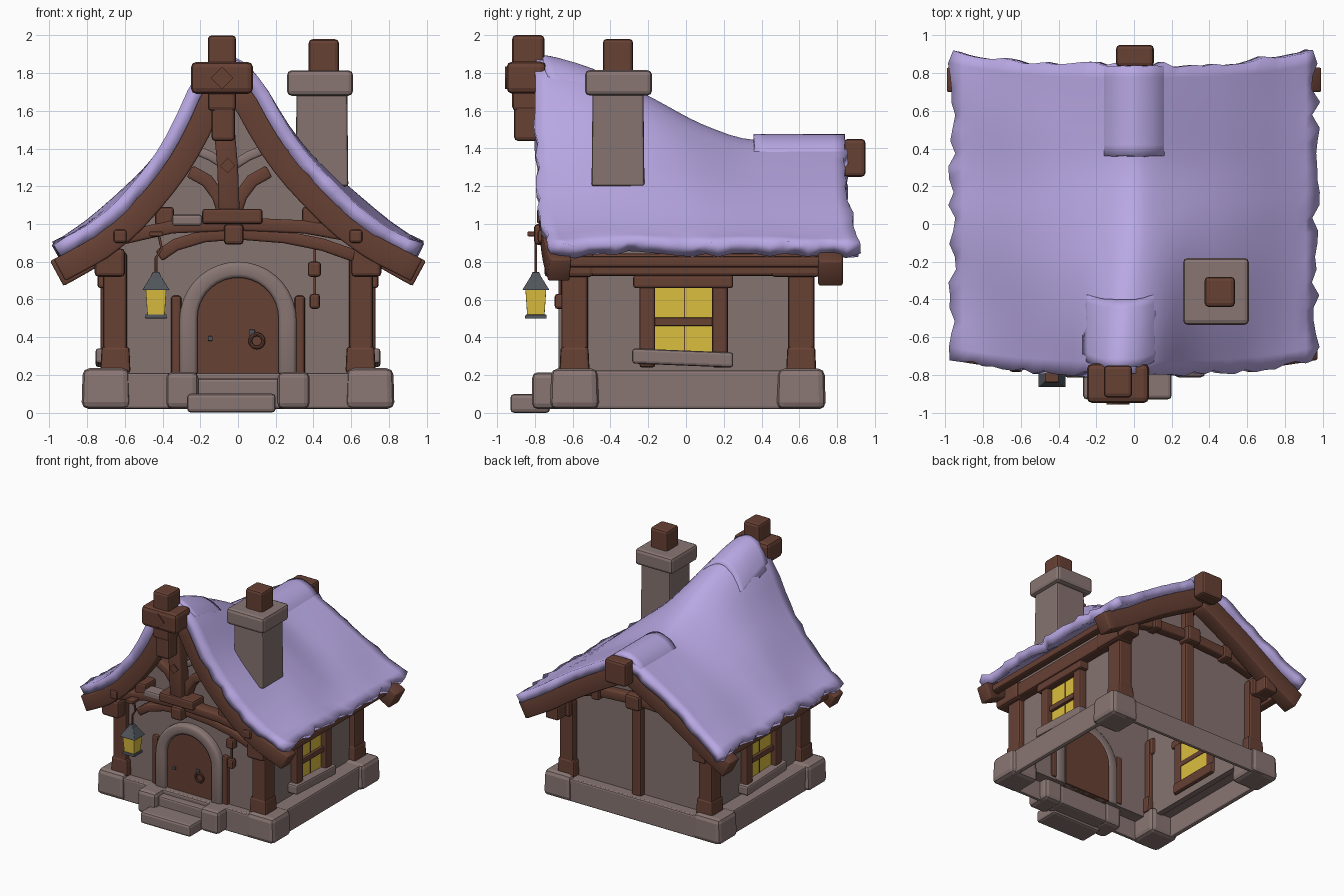
import bpy, bmesh, math, random
from mathutils import Vector

random.seed(4)
if "Cube" in bpy.data.objects:
    bpy.data.objects.remove(bpy.data.objects["Cube"])


def material(name, rgb):
    m = bpy.data.materials.new(name)
    m.use_nodes = True
    m.diffuse_color = (*rgb, 1)
    m.node_tree.nodes["Principled BSDF"].inputs["Base Color"].default_value = (*rgb, 1)
    return m


THATCH = material("lavender thatch", (0.48, 0.39, 0.77))
WOOD = material("brown wood", (0.135, 0.052, 0.034))
STONE = material("warm stone", (0.25, 0.182, 0.172))
PLASTER = material("grey plaster", (0.235, 0.172, 0.162))
GLASS = material("yellow glass", (0.72, 0.52, 0.05))
METAL = material("dark metal", (0.08, 0.09, 0.105))


def finish(name, bm, mat, bevel=0.0, smooth=False):
    bmesh.ops.recalc_face_normals(bm, faces=bm.faces)
    if bevel:
        sharp = [e for e in bm.edges if e.is_manifold and e.calc_face_angle() > 0.7]
        bmesh.ops.bevel(bm, geom=sharp, offset=bevel, segments=2, profile=0.5, affect='EDGES')
    mesh = bpy.data.meshes.new(name)
    bm.to_mesh(mesh)
    bm.free()
    mesh.materials.append(mat)
    if smooth:
        mesh.shade_smooth()
        mesh.set_sharp_from_angle(angle=0.8)
    ob = bpy.data.objects.new(name, mesh)
    bpy.context.collection.objects.link(ob)
    return ob


def box(name, x, y, z, mat, bevel=0.015, taper=1.0):
    """Block spanning three ranges, its top scaled by taper."""
    bm = bmesh.new()
    bmesh.ops.create_cube(bm, size=1)
    for v in bm.verts:
        k = taper if v.co.z > 0 else 1
        v.co = [(r[0] + r[1]) / 2 + c * s * (r[1] - r[0])
                for r, c, s in zip((x, y, z), v.co, (k, k, 1))]
    return finish(name, bm, mat, bevel)


def strip(name, a, b, y0, y1, mat, bevel=0.012):
    """Plate between two polylines in the xz plane, thick along y."""
    bm = bmesh.new()
    rings = [[bm.verts.new((p[0], y, p[1])) for p, y in ((s, y0), (t, y0), (t, y1), (s, y1))]
             for s, t in zip(a, b)]
    for r, q in zip(rings, rings[1:]):
        for k in range(4):
            bm.faces.new((r[k], r[k - 1], q[k - 1], q[k]))
    bm.faces.new(rings[0])
    bm.faces.new(rings[-1])
    return finish(name, bm, mat, bevel, True)


def offset(path, d):
    out = []
    for i, p in enumerate(path):
        t = Vector(path[min(i + 1, len(path) - 1)]) - Vector(path[max(i - 1, 0)])
        n = Vector((t.y, -t.x)).normalized()
        out.append(Vector(p) + n * d)
    return out


def beam(name, path, width, y0, y1, mat=WOOD):
    return strip(name, offset(path, -width / 2), offset(path, width / 2), y0, y1, mat)


def lerp(table, x):
    x = min(max(x, table[0][0]), table[-1][0])
    for (a, p), (b, q) in zip(table, table[1:]):
        if x <= b:
            return p + (q - p) * (x - a) / (b - a)


# Roof height: a sagging ridge and a slope that straightens toward the back
RIDGE = [(-.8, 1.9), (-.6, 1.86), (-.4, 1.78), (-.15, 1.67), (0, 1.57), (.3, 1.45), (.85, 1.45)]
STEEP = [(0, 1), (.1, .97), (.2, .86), (.3, .65), (.4, .49), (.5, .37), (.65, .21), (.8, .1), (1, 0), (1.2, -.11)]
GENTLE = [(0, 1), (.1, .94), (.3, .75), (.5, .55), (.65, .38), (.8, .2), (1, 0), (1.2, -.18)]


def ridge_x(y):
    return lerp([(-.8, -.08), (0, 0)], y)


def roof_z(x, y):
    t = min(max((y + .75) / .8, 0), 1)
    x -= ridge_x(y) * max(1 - abs(x), 0) ** 1.5
    ridge = sum(lerp(RIDGE, y + d) for d in (-.08, 0, .08)) / 3
    s = sum((1 - t) * lerp(STEEP, abs(x + d)) + t * lerp(GENTLE, abs(x + d))
            for d in (-.03, 0, .03)) / 3
    return .88 + (ridge - .88) * s


def roof_sheet(name, centre, half, y0, y1, lift, thick, ragged, flare, nx=36, ny=24):
    bm = bmesh.new()
    grid = []
    for i in range(nx + 1):
        u = 2 * i / nx - 1
        row = []
        for j in range(ny + 1):
            x = centre + u * half
            y = y0 + j / ny * (y1 - y0) + flare * abs(u) ** 3
            # Caps sink into the main sheet along their sides
            z = roof_z(x, y) + lift * (1 - 1.6 * u ** 4)
            z += ragged * .3 * math.sin(9 * y + 5 * x) * abs(u)
            if i in (0, nx):
                x += random.uniform(-1, 1) * ragged
                z += random.uniform(-.8, .5) * ragged
            if j in (0, ny):
                y += random.uniform(-.6, .6) * ragged
            row.append(bm.verts.new((x, y, z)))
        grid.append(row)
    for r, q in zip(grid, grid[1:]):
        for j in range(ny):
            bm.faces.new((r[j], q[j], q[j + 1], r[j + 1]))
    ob = finish(name, bm, THATCH, 0, True)
    if ob.data.polygons[0].normal.z < 0:
        ob.data.flip_normals()
    sol = ob.modifiers.new("thickness", 'SOLIDIFY')
    sol.thickness, sol.offset = thick, -1
    return ob


roof_sheet("thatch_roof", 0, .965, -.795, .845, 0, .075, .024, .075)
roof_sheet("front_ridge_cap", -.07, .2, -.76, -.4, .012, .03, .004, .04, 16, 8)
roof_sheet("back_ridge_cap", 0, .18, .36, .84, .032, .05, .004, 0, 16, 8)

# Walls
steps = [i / 20 * .66 for i in range(-20, 21)]
for name, y0, y1 in (("front_gable_wall", -.62, -.57), ("back_gable_wall", .57, .62)):
    strip(name, [(x, roof_z(x, (y0 + y1) / 2) - .05) for x in steps],
          [(x, .18) for x in steps], y0, y1, PLASTER, 0)


def span(s, a, b):
    return sorted((s * a, s * b))


# Parts on both sides
for s, side in ((1, "left"), (-1, "right")):
    box(side + "_wall", span(s, .62, .67), (-.6, .6), (.18, .98), PLASTER, 0)
    box(side + "_foundation", span(s, .755, .795), (-.66, .7), (.02, .225), STONE)
    box(side + "_foundation_ledge", span(s, .64, .78), (-.66, .7), (.19, .225), STONE, .01)
    box(side + "_wall_plate", span(s, .63, .75), (-.74, .82), (.725, .845), WOOD)
    box(side + "_eave_board", span(s, .83, .9), (-.66, .82), (.77, .83), WOOD)
    for end, y in (("front", -.59), ("back", .61)):
        box(f"{side}_{end}_corner_stone", span(s, .57, .83), (y - .13, y + .13), (.02, .235), STONE, .035, .95)
        box(f"{side}_{end}_post", span(s, .59, .715), (y - .07, y + .07), (.2, .85), WOOD)
        box(f"{side}_{end}_post_foot", span(s, .57, .73), (y - .08, y + .08), (.21, .35), WOOD, .015, .92)
        box(f"{side}_{end}_post_head", span(s, .6, .76), (y - .16, y + .1), (.72, .87), WOOD, .02)
    # Curved gable boards under the thatch edge
    for end, y0, y1, start, reach, deep, sweep in (("front", -.785, -.67, .13, 1.01, .2, .07),
                                                   ("back", .7, .83, .03, 1.03, .22, 0)):
        mid = (y0 + y1) / 2
        c = ridge_x(mid)
        xs = [c + i / 18 * (s * reach - c) for i in range(19) if i / 18 * (reach - s * c) >= start]
        curve = [(x, roof_z(x, mid)) for x in xs]
        a, b = offset(curve, s * .07), offset(curve, s * deep)
        board = strip(f"{side}_{end}_gable_board", a,
                      [(s * max(s * p[0], s * c), p[1]) for p in b], y0, y1, WOOD, .01)
        for v in board.data.vertices:
            v.co.y += sweep * abs(v.co.x) ** 3
    box(side + "_purlin_end", span(s, .34, .44), (-.755, -.56), (.99, 1.09), WOOD)
    box(side + "_front_peg", span(s, .59, .66), (-.785, -.66), (.9, .97), WOOD)
    box(side + "_back_peg", span(s, .32, .39), (.6, .72), (.94, 1.06), WOOD)
    # Window, showing on both faces of the wall
    box(side + "_window_glass", span(s, .61, .685), (-.17, .15), (.32, .66), GLASS, 0)
    box(side + "_window_lintel", span(s, .605, .745), (-.28, .25), (.66, .73), WOOD)
    box(side + "_window_bar", span(s, .605, .71), (-.17, .15), (.46, .505), WOOD, .006)
    box(side + "_window_mullion", span(s, .66, .688), (-.01, -.004), (.32, .66), WOOD, 0)
    box(side + "_window_inner_sill", span(s, .59, .64), (-.24, .22), (.24, .33), WOOD)
    for y in (-.205, .18):
        box(side + "_window_jamb", span(s, .605, .73), (y - .042, y + .042), (.24, .68), WOOD)
    sill = box(side + "_window_sill", span(s, .65, .755), (-.285, .25), (.25, .33), STONE)
    for v in sill.data.vertices:
        v.co.z -= .04 * v.co.y
    # Truss braces beside the king post
    k = -.045
    beam(side + "_truss_brace", [(k + s * .03, 1.06), (k + s * .06, 1.15), (k + s * .12, 1.23),
                                 (k + s * .21, 1.28)], .07, -.72, -.62)
    beam(side + "_upper_brace", [(k + s * .02, 1.31), (k + s * .1, 1.36), (k + s * .17, 1.39)],
         .05, -.68, -.61, STONE)
    # Stones and jamb around the doorway
    box(side + "_door_stone", span(s, .21, .38), (-.815, -.6), (.02, .215), STONE, .03)
    box(side + "_door_jamb", span(s, .3, .355), (-.65, -.56), (.2, .62), WOOD)

# Foundation ends, threshold and step
for end, y0, y1, w in (("front", -.7, -.6, .03), ("back", .72, .6, -.03)):
    box(end + "_foundation", (-.7, .7), sorted((y0, y0 + w)), (.02, .21), STONE, .012)
    box(end + "_foundation_ledge", (-.7, .7), sorted((y0 + w / 2, y1)), (.18, .21), STONE, .01)
box("threshold", (-.23, .23), (-.76, -.6), (.02, .18), STONE)
box("door_step", (-.27, .2), (-.93, -.72), (0, .1), STONE, .02)


# Arched door
def arch(r, zc, z0):
    turn = [math.pi * (1 - i / 18) for i in range(19)]
    return [(-r, z0)] + [(r * math.cos(t), zc + r * math.sin(t)) for t in turn] + [(r, z0)]


inner = arch(.215, .5, .18)
strip("door_arch", arch(.31, .49, .18), inner, -.675, -.56, STONE, .02)
strip("door", inner[1:-1], [(p[0], .18) for p in inner[1:-1]], -.64, -.555, WOOD, 0)
box("handle_plate", (.06, .09), (-.653, -.635), (.4, .44), METAL, .004)
box("door_stud", (-.16, -.135), (-.653, -.635), (.38, .405), METAL, .004)
bpy.ops.mesh.primitive_torus_add(location=(.1, -.66, .38), rotation=(math.pi / 2, 0, 0), major_radius=.035,
                                 minor_radius=.01, major_segments=20, minor_segments=8)
bpy.context.object.name = "door_ring"
bpy.context.object.data.materials.append(WOOD)

# Front truss, leaning with the ridge
px = -.085
box("ridge_post", (px - .075, px + .075), (-.92, -.75), (1.6, 2.0), WOOD, .02)
box("ridge_collar", (px - .165, px + .165), (-.95, -.74), (1.69, 1.86), WOOD, .03)
box("ridge_post_tail", (px - .055, px + .07), (-.91, -.78), (1.44, 1.72), WOOD, .02)
beam("king_post", [(-.045, 1.03), (-.055, 1.3), (px, 1.65)], .11, -.775, -.66)
for name, x, z, r, y in (("collar_diamond", px, 1.775, .06, -.958), ("post_diamond", -.055, 1.31, .04, -.785)):
    strip(name, [(x - r, z), (x, z + r), (x + r, z)], [(x - r, z - .001), (x, z - r), (x + r, z - .001)],
          y, y + .05, WOOD, 0)
beam("tie_beam", [(-.64, .92), (-.35, .985), (0, 1.0), (.35, .985), (.66, .93)], .07, -.76, -.66)
box("tie_block", (-.19, .13), (-.79, -.64), (1.0, 1.08), WOOD)
box("tie_stone_patch", (-.35, -.19), (-.77, -.66), (.99, 1.05), STONE)
beam("arch_brace", [(-.42, .83), (-.33, .89), (-.18, .935), (0, .95), (.25, .93), (.45, .89), (.62, .83)],
     .065, -.75, -.64)
box("tie_boss", (-.075, .03), (-.805, -.66), (.89, 1.0), WOOD, .02)

# Back frame
box("back_ridge_beam", (-.095, .105), (.835, .95), (1.25, 1.45), WOOD, .02)
box("back_ridge_core", (-.08, .08), (.6, .85), (1.25, 1.37), WOOD)
box("back_stud", (-.045, .045), (.59, .67), (.2, 1.35), WOOD)
beam("back_tie_beam", [(-.64, .93), (-.35, 1.0), (0, 1.02), (.35, 1.0), (.64, .93)], .08, .6, .69)
box("back_boss", (-.065, .065), (.6, .73), (.95, 1.08), WOOD, .02)

# Chimney
box("chimney_shaft", (.305, .585), (-.5, -.22), (1.2, 1.72), PLASTER, .012, .96)
box("chimney_cap", (.26, .61), (-.535, -.18), (1.68, 1.815), STONE, .025)
box("chimney_pot", (.375, .535), (-.44, -.28), (1.78, 1.98), WOOD, .02)

# Hanging square lantern
lx, ly = -.435, -.795


def lantern_part(name, r, z0, z1, mat, taper):
    box("lantern_" + name, (lx - r, lx + r), (ly - r, ly + r), (z0, z1), mat, .003, taper)


box("lantern_arm", (lx - .035, lx + .035), (-.84, -.62), (.935, .96), WOOD, .006)
beam("lantern_hook", [(lx + .015, .94), (lx + .03, .87), (lx, .82), (lx, .73)], .014, ly - .007, ly + .007)
lantern_part("base", .058, .5, .52, METAL, .95)
lantern_part("glass", .046, .515, .655, GLASS, 1.2)
lantern_part("roof", .072, .65, .72, METAL, .4)
lantern_part("top", .03, .715, .745, METAL, .6)

# Wooden charm on a cord
box("charm_cord", (.4, .415), (-.675, -.66), (.58, .92), WOOD, .003)
box("charm_upper", (.37, .44), (-.7, -.63), (.72, .8), WOOD)
box("charm_lower", (.38, .435), (-.695, -.64), (.55, .63), WOOD)
